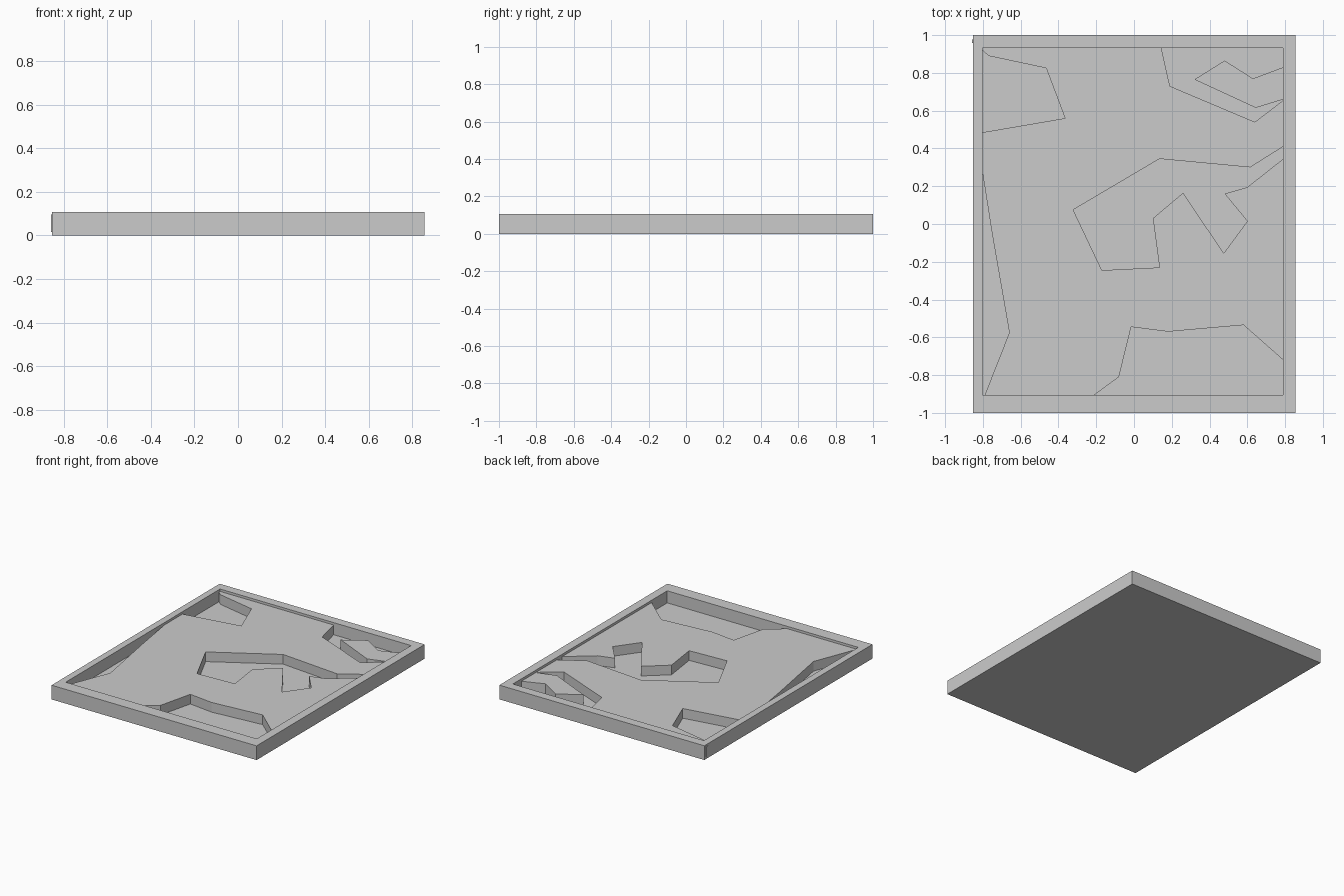
import bpy, bmesh

if "Cube" in bpy.data.objects:
    bpy.data.objects.remove(bpy.data.objects["Cube"])

RIM, PLATE, FLOOR = 0.107, 0.089, 0.016


def finish(name, bm):
    bmesh.ops.recalc_face_normals(bm, faces=bm.faces)
    mesh = bpy.data.meshes.new(name)
    bm.to_mesh(mesh)
    bm.free()
    obj = bpy.data.objects.new(name, mesh)
    bpy.context.collection.objects.link(obj)
    return obj


def slab(name, outline, z0, z1):
    """Extrude a closed outline from z0 up to z1."""
    bm = bmesh.new()
    base = bm.faces.new([bm.verts.new((x, y, z0)) for x, y in outline])
    top = bmesh.ops.extrude_face_region(bm, geom=[base], use_keep_orig=True)
    for v in top["geom"]:
        if isinstance(v, bmesh.types.BMVert):
            v.co.z = z1
    return finish(name, bm)


def rect(x0, y0, x1, y1):
    return [(x0, y0), (x1, y0), (x1, y1), (x0, y1)]


# Tray: flat bottom, outer walls, rim and sunken floor
outer = rect(-0.853, -1, 0.855, 1)
inner = rect(-0.802, -0.905, 0.79, 0.932)
bm = bmesh.new()
loops = [[bm.verts.new((x, y, z)) for x, y in ring]
         for ring, z in ((outer, 0), (outer, RIM), (inner, RIM), (inner, FLOOR))]
for a, b in zip(loops, loops[1:]):
    for i in range(4):
        j = (i + 1) % 4
        bm.faces.new((a[i], a[j], b[j], b[i]))
bm.faces.new(loops[0])
bm.faces.new(loops[-1])
finish("tray", bm)

# Raised ground, its outline running in and out around every pit
near_pit = [(-0.79, -0.905), (-0.21, -0.905), (-0.08, -0.81), (-0.015, -0.545),
            (0.18, -0.57), (0.58, -0.535), (0.79, -0.72)]
middle_pit = [(0.79, 0.345), (0.6, 0.195), (0.48, 0.16), (0.6, 0.015),
              (0.475, -0.155), (0.26, 0.165), (0.1, 0.03), (0.135, -0.23),
              (-0.17, -0.245), (-0.322, 0.075), (0.135, 0.345), (0.615, 0.3),
              (0.79, 0.41)]
far_right_pit = [(0.79, 0.655), (0.64, 0.54), (0.19, 0.73), (0.145, 0.932)]
far_left_pit = [(-0.802, 0.932), (-0.802, 0.92), (-0.77, 0.89), (-0.465, 0.825),
                (-0.365, 0.56), (-0.802, 0.485)]
left_pit = [(-0.802, 0.27), (-0.75, -0.06), (-0.66, -0.575)]
slab("raised_ground",
     near_pit + middle_pit + far_right_pit + far_left_pit + left_pit, FLOOR, PLATE)

# Island standing in the far right pit
slab("island", [(0.32, 0.765), (0.645, 0.615), (0.79, 0.66), (0.79, 0.83),
                (0.63, 0.77), (0.48, 0.865)], FLOOR, PLATE)

# Small tab on the left side near the back corner
slab("side_tab", rect(-0.857, 0.958, -0.85, 0.978), 0.015, 0.095)
